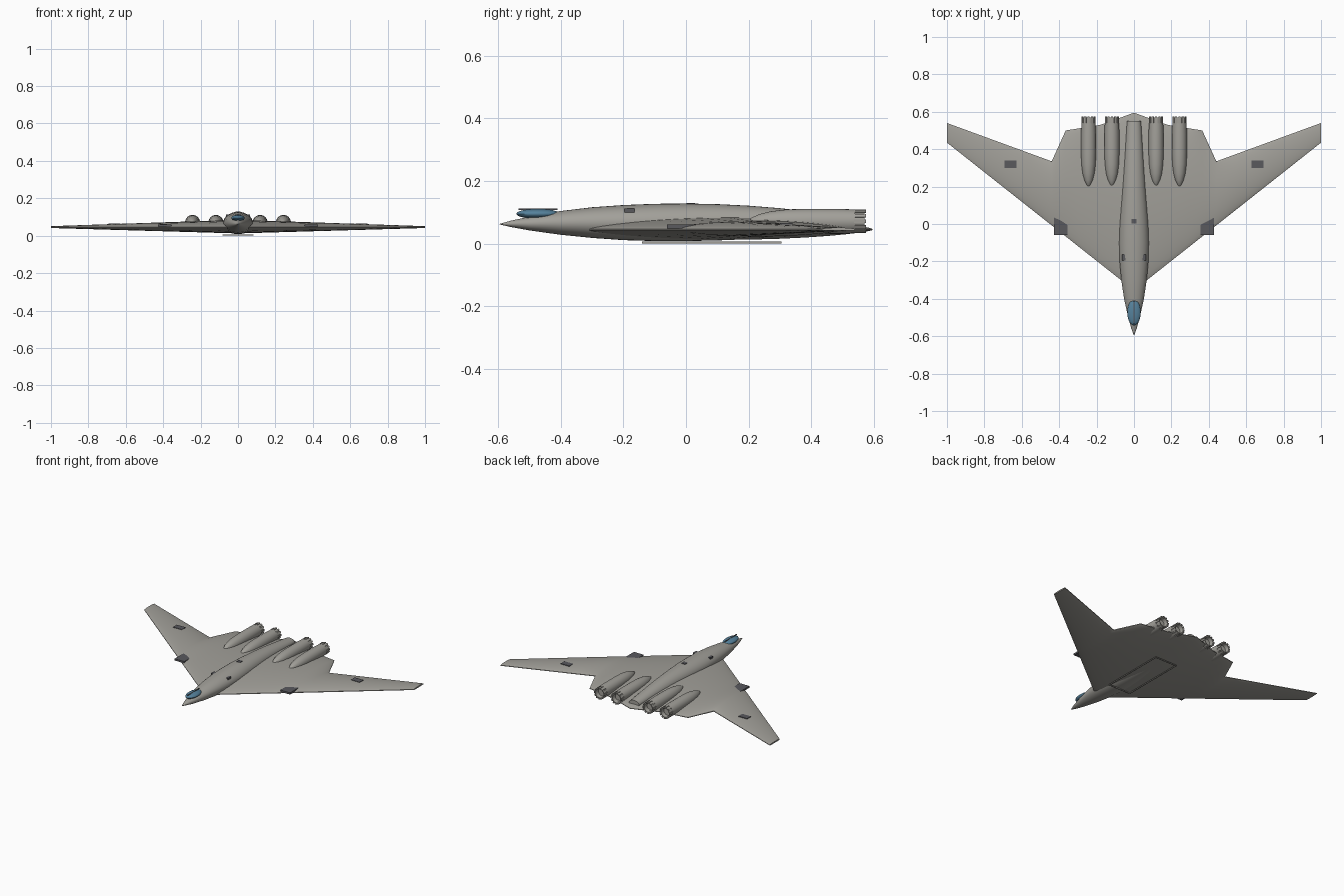
import bpy, bmesh, math

if "Cube" in bpy.data.objects:
    bpy.data.objects.remove(bpy.data.objects["Cube"])


def material(name, col):
    m = bpy.data.materials.new(name)
    m.diffuse_color = (*col, 1)
    m.use_nodes = True
    m.node_tree.nodes["Principled BSDF"].inputs["Base Color"].default_value = m.diffuse_color
    return m


GREY = material("warm_grey", (0.36, 0.35, 0.32))
DARK = material("dark_panel", (0.10, 0.10, 0.11))
BLUE = material("canopy_blue", (0.09, 0.22, 0.33))


def finish(name, bm, mat, angle=35):
    bmesh.ops.recalc_face_normals(bm, faces=bm.faces)
    me = bpy.data.meshes.new(name)
    bm.to_mesh(me)
    bm.free()
    ob = bpy.data.objects.new(name, me)
    bpy.context.collection.objects.link(ob)
    me.materials.append(mat)
    bpy.ops.object.select_all(action='DESELECT')
    ob.select_set(True)
    bpy.context.view_layer.objects.active = ob
    bpy.ops.object.shade_smooth_by_angle(angle=math.radians(angle))
    return ob


def skin(name, rings, mat, angle=35):
    """Join closed point rings into a capped tube."""
    bm = bmesh.new()
    rows = [[bm.verts.new(p) for p in r] for r in rings]
    n = len(rows[0])
    for a, b in zip(rows, rows[1:]):
        for i in range(n):
            j = (i + 1) % n
            bm.faces.new((a[i], a[j], b[j], b[i]))
    bm.faces.new(rows[0])
    bm.faces.new(rows[-1])
    bmesh.ops.remove_doubles(bm, verts=bm.verts, dist=1e-5)
    return finish(name, bm, mat, angle)


def oval(x, y, bottom, top, half, n=32):
    zc, h = (top + bottom) / 2, (top - bottom) / 2
    return [(x + half * math.cos(2 * math.pi * i / n), y,
             zc + h * math.sin(2 * math.pi * i / n)) for i in range(n)]


def box(name, lo, hi, mat):
    bm = bmesh.new()
    bmesh.ops.create_cube(bm, size=1)
    for v in bm.verts:
        v.co = [(a + b) / 2 + c * (b - a) for a, b, c in zip(lo, hi, v.co)]
    return finish(name, bm, mat)


# wing planform: trailing edge kinks, straight leading edge
TRAIL = [(0, 0.595), (0.18, 0.53), (0.365, 0.50), (0.44, 0.335), (1, 0.54)]


def lead(x):
    return -0.355 + 0.79 * x


def trail(x):
    for (x0, y0), (x1, y1) in zip(TRAIL, TRAIL[1:]):
        if x <= x1:
            return y0 + (y1 - y0) * (x - x0) / (x1 - x0)


def wing_z(x, u, side):
    x = abs(x)
    s = max(0, 4 * u * (1 - u)) ** 0.75
    if side > 0:
        return 0.045 + (0.002 + (0.038 - 0.034 * x) * s)
    return 0.045 - (0.002 + (0.031 - 0.029 * x) * s)


def top_at(x, y):
    x = abs(x)
    return wing_z(x, (y - lead(x)) / (trail(x) - lead(x)), 1)


STATIONS = [0, 0.06, 0.12, 0.18, 0.24, 0.3, 0.365, 0.44, 0.55, 0.7, 0.85, 1]
US = [(1 - math.cos(math.pi * i / 16)) / 2 for i in range(17)]
rings = []
for sx in [-x for x in reversed(STATIONS[1:])] + STATIONS:
    a, c = lead(abs(sx)), trail(abs(sx)) - lead(abs(sx))
    rings.append([(sx, a + c * u, wing_z(sx, u, 1)) for u in US] +
                 [(sx, a + c * u, wing_z(sx, u, -1)) for u in reversed(US)])
skin("wing", rings, GREY)

# fuselage: y, bottom, top, half width
BODY = [(-0.595, 0.061, 0.063, 0.001), (-0.56, 0.053, 0.073, 0.014),
        (-0.5, 0.042, 0.086, 0.031), (-0.4, 0.028, 0.104, 0.053),
        (-0.3, 0.018, 0.116, 0.068), (-0.2, 0.011, 0.123, 0.077),
        (-0.1, 0.008, 0.127, 0.08), (0, 0.008, 0.128, 0.077),
        (0.1, 0.010, 0.126, 0.07), (0.2, 0.014, 0.121, 0.062),
        (0.3, 0.019, 0.113, 0.055), (0.42, 0.027, 0.10, 0.046),
        (0.55, 0.037, 0.082, 0.037)]
skin("fuselage", [oval(0, *b) for b in BODY], GREY)

# canopy with a thin centre frame
bm = bmesh.new()
bmesh.ops.create_uvsphere(bm, u_segments=24, v_segments=12, radius=1)
for v in bm.verts:
    v.co = (v.co.x * 0.036, -0.473 + v.co.y * 0.069, 0.095 + v.co.z * 0.016)
finish("canopy", bm, BLUE)
box("canopy_frame", (-0.003, -0.535, 0.108), (0.003, -0.41, 0.112), DARK)

# engine nacelles, nozzles and nozzle petals
NACELLE = [(0.2, 0.003), (0.21, 0.012), (0.235, 0.023), (0.27, 0.032),
           (0.32, 0.038), (0.38, 0.04), (0.48, 0.04), (0.54, 0.038)]
NOZZLE = [(0.535, 0.034), (0.57, 0.035), (0.57, 0.029), (0.545, 0.025)]
for i, x in enumerate((-0.243, -0.118, 0.118, 0.243)):
    zc = 0.071
    for name, prof in (("nacelle", NACELLE), ("nozzle", NOZZLE)):
        skin(f"{name}_{i}", [oval(x, y, zc - r, zc + r, r, 24)
                             for y, r in prof], GREY)
    bm = bmesh.new()
    for k in range(12):
        a = k * math.pi / 6
        cube = bmesh.ops.create_cube(bm, size=1)["verts"]
        for v in cube:
            r, t = 0.036 + v.co.x * 0.004, v.co.z * 0.012
            v.co = (x + r * math.cos(a) - t * math.sin(a),
                    0.556 + v.co.y * 0.038,
                    zc + r * math.sin(a) + t * math.cos(a))
    finish(f"nozzle_petals_{i}", bm, GREY)

# dark panels on the wings and body
for s, side in ((-1, "left"), (1, "right")):
    for label, x, y, w, d, zt in (
            ("wing_panel", 0.66, 0.32, 0.032, 0.02, top_at(0.66, 0.32) + 0.003),
            ("edge_panel", 0.392, -0.012, 0.036, 0.048, top_at(0.392, 0.015)),
            ("body_vent", 0.055, -0.18, 0.009, 0.016, 0.112)):
        box(f"{side}_{label}", (s * x - w, y - d, zt - 0.012),
            (s * x + w, y + d, zt), DARK)
box("spine_vent", (-0.013, 0.002, 0.118), (0.013, 0.028, 0.13), DARK)

# belly bay door frame
for s in (-1, 1):
    box("bay_side_rail", (s * 0.08 - 0.003, -0.14, 0),
        (s * 0.08 + 0.003, 0.305, 0.006), GREY)
for n, y in (("front", -0.137), ("rear", 0.302)):
    box(f"bay_{n}_rail", (-0.08, y - 0.003, 0), (0.08, y + 0.003, 0.006), GREY)
